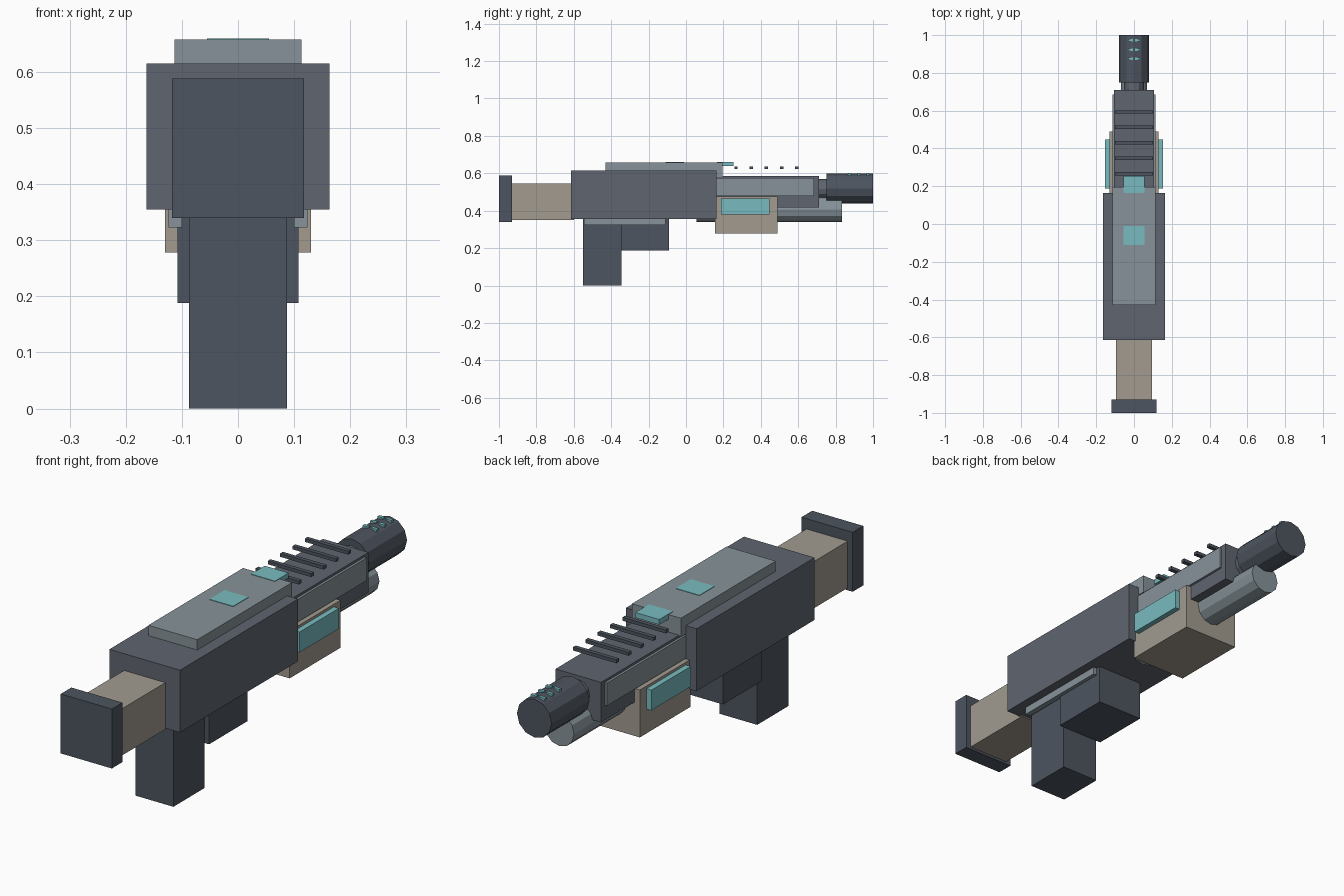
import bpy, bmesh
from mathutils import Matrix, Vector
from math import pi

if "Cube" in bpy.data.objects:
    bpy.data.objects.remove(bpy.data.objects["Cube"])


def material(name, rgb):
    m = bpy.data.materials.new(name)
    m.diffuse_color = (*rgb, 1)
    m.use_nodes = True
    m.node_tree.nodes["Principled BSDF"].inputs["Base Color"].default_value = m.diffuse_color
    return m


DARK = material("dark_steel", (0.075, 0.09, 0.115))
BODY = material("body_steel", (0.115, 0.13, 0.16))
LIGHT = material("light_steel", (0.24, 0.29, 0.32))
TAN = material("tan", (0.36, 0.33, 0.28))
TEAL = material("teal_glow", (0.19, 0.50, 0.53))


def finish(name, bm, mat):
    mesh = bpy.data.meshes.new(name)
    bm.to_mesh(mesh)
    bm.free()
    mesh.materials.append(mat)
    obj = bpy.data.objects.new(name, mesh)
    bpy.context.collection.objects.link(obj)
    return obj


def box(name, x, y, z, mat):
    """Box spanning the (min, max) ranges x, y, z."""
    bm = bmesh.new()
    size = Vector((x[1] - x[0], y[1] - y[0], z[1] - z[0]))
    mid = Vector((sum(x), sum(y), sum(z))) / 2
    bmesh.ops.create_cube(bm, size=1,
                          matrix=Matrix.Translation(mid) @ Matrix.Diagonal((*size, 1)))
    return finish(name, bm, mat)


def block(name, half, y, z, mat):
    """Box centred on x = 0."""
    return box(name, (-half, half), y, z, mat)


def pair(name, x0, x1, y, z, mat):
    """Left and right copies of a side panel."""
    box(name + "_right", (x0, x1), y, z, mat)
    box(name + "_left", (-x1, -x0), y, z, mat)


def tube(name, r, y, z, mat, sides=12):
    """Faceted cylinder running along y."""
    bm = bmesh.new()
    place = Matrix.Translation((0, sum(y) / 2, z)) @ Matrix.Rotation(pi / 2, 4, 'X')
    bmesh.ops.create_cone(bm, cap_ends=True, segments=sides, radius1=r, radius2=r,
                          depth=y[1] - y[0], matrix=place)
    return finish(name, bm, mat)


# Stock
block("butt_plate", 0.118, (-1.0, -0.93), (0.34, 0.588), DARK)
block("stock", 0.095, (-0.93, -0.60), (0.35, 0.545), TAN)

# Receiver and its top cover
block("receiver", 0.163, (-0.615, 0.163), (0.355, 0.615), BODY)
block("top_cover", 0.113, (-0.43, 0.195), (0.58, 0.658), LIGHT)
block("top_display", 0.055, (-0.11, -0.01), (0.65, 0.66), TEAL)
block("sight", 0.055, (0.165, 0.255), (0.638, 0.66), TEAL)

# Grip and trigger housing
block("grip", 0.087, (-0.55, -0.345), (0.0, 0.36), DARK)
block("trigger_housing", 0.108, (-0.345, -0.09), (0.188, 0.36), DARK)
pair("lower_rail", 0.10, 0.124, (-0.545, -0.11), (0.323, 0.36), LIGHT)

# Handguard with side panels and cooling bars
block("handguard", 0.105, (0.10, 0.71), (0.418, 0.585), BODY)
pair("handguard_panel", 0.10, 0.115, (0.14, 0.685), (0.48, 0.575), LIGHT)
for i in range(5):
    y = 0.267 + 0.0815 * i
    block(f"cooling_bar_{i + 1}", 0.10, (y - 0.009, y + 0.009), (0.622, 0.636), DARK)

# Barrels
tube("barrel", 0.053, (0.68, 0.78), 0.517, BODY)
tube("muzzle", 0.08, (0.75, 1.0), 0.518, DARK)
tube("under_barrel", 0.068, (0.055, 0.835), 0.407, LIGHT)
for i in range(3):
    y = 0.874 + 0.049 * i
    pair(f"muzzle_slit_{i + 1}", 0.006, 0.032, (y - 0.007, y + 0.007), (0.588, 0.601), TEAL)

# Power cell under the handguard
block("power_cell", 0.13, (0.155, 0.49), (0.278, 0.476), TAN)
pair("cell_display", 0.12, 0.153, (0.187, 0.447), (0.38, 0.465), TEAL)
